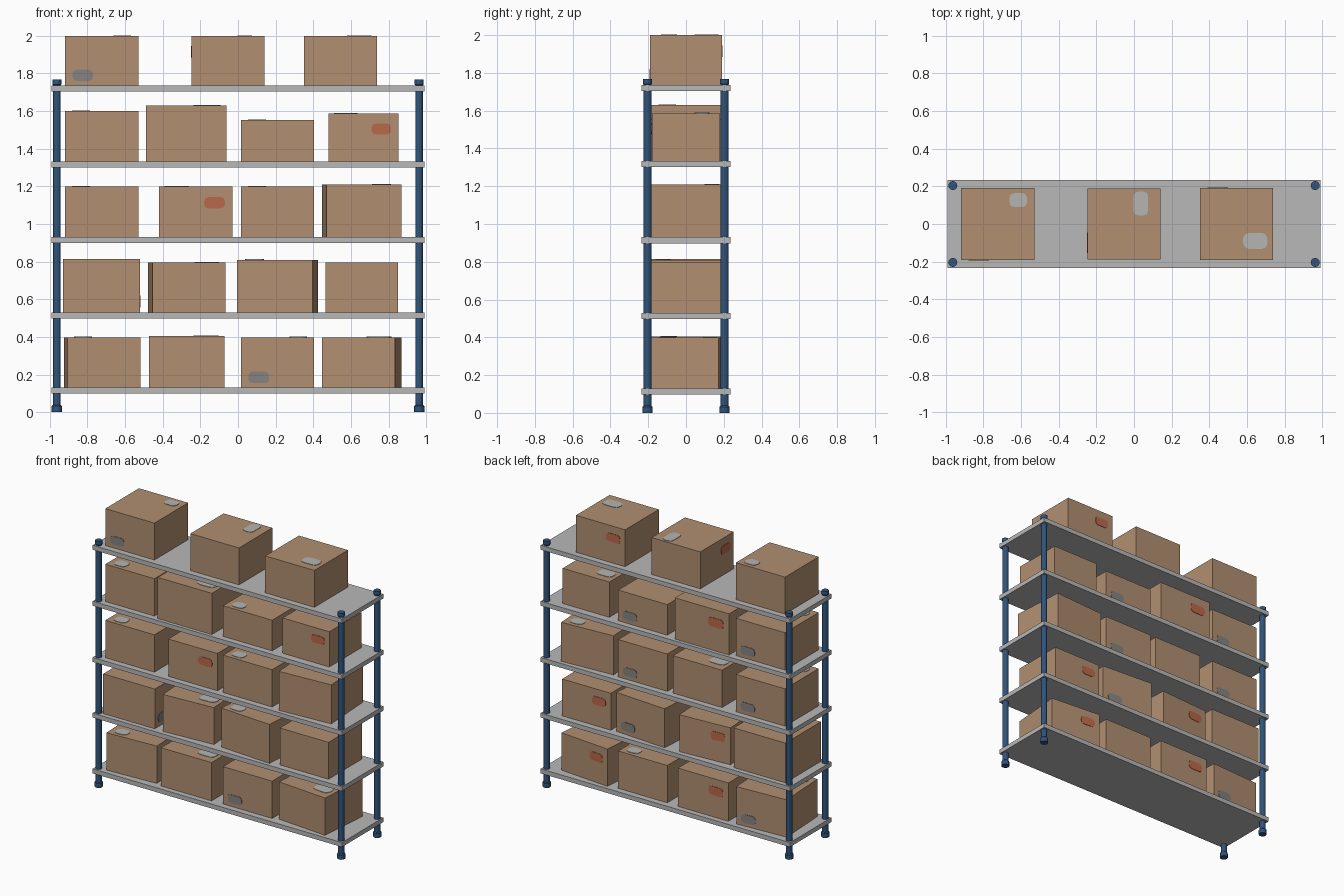
import bpy, bmesh, math
from mathutils import Matrix, Vector

cube = bpy.data.objects.get("Cube")
if cube:
    bpy.data.objects.remove(cube)


def material(name, rgb):
    m = bpy.data.materials.new(name)
    m.use_nodes = True
    m.diffuse_color = (*rgb, 1)
    m.node_tree.nodes["Principled BSDF"].inputs["Base Color"].default_value = (*rgb, 1)
    return m


CARD = material("cardboard", (0.44, 0.275, 0.165))
METAL = material("shelf_grey", (0.48, 0.48, 0.48))
BLUE = material("post_blue", (0.03, 0.09, 0.2))
PALE = material("pale_label", (0.46, 0.46, 0.45))
GREY = material("grey_label", (0.24, 0.23, 0.22))
RED = material("red_label", (0.5, 0.14, 0.07))


def make(name, bm, mat, matrix=Matrix()):
    bmesh.ops.recalc_face_normals(bm, faces=bm.faces)
    mesh = bpy.data.meshes.new(name)
    bm.to_mesh(mesh)
    bm.free()
    mesh.materials.append(mat)
    ob = bpy.data.objects.new(name, mesh)
    ob.matrix_world = matrix
    bpy.context.collection.objects.link(ob)
    return ob


def block(name, size, mat, matrix):
    bm = bmesh.new()
    bmesh.ops.create_cube(bm, size=1)
    bmesh.ops.scale(bm, vec=size, verts=bm.verts)
    return make(name, bm, mat, matrix)


def label(name, w, h, mat, matrix):
    """Thin rounded plate lying in the local xy plane, facing +z."""
    bm = bmesh.new()
    r = min(w, h) * 0.35
    ring = []
    for i in range(4):
        cx = (w / 2 - r) * (1 if i in (0, 3) else -1)
        cy = (h / 2 - r) * (1 if i < 2 else -1)
        for j in range(3):
            a = (i + j / 2) * math.pi / 2
            ring.append(bm.verts.new((cx + r * math.cos(a), cy + r * math.sin(a), 0)))
    face = bm.faces.new(ring)
    new = bmesh.ops.extrude_face_region(bm, geom=[face])["geom"]
    bmesh.ops.translate(bm, vec=(0, 0, 0.003),
                        verts=[v for v in new if isinstance(v, bmesh.types.BMVert)])
    make(name, bm, mat, matrix)


# Shelves
TOPS = [0.13, 0.53, 0.93, 1.333, 1.735]
for i, z in enumerate(TOPS):
    block(f"shelf_{i + 1}", (1.98, 0.47, 0.032), METAL, Matrix.Translation((0, 0, z - 0.016)))

# Posts: wide foot, shaft and cap turned from one profile
PROFILE = [(0.027, 0), (0.027, 0.032), (0.021, 0.038), (0.021, 1.738), (0.024, 1.742), (0.024, 1.767)]
for sx in (-1, 1):
    for sy in (-1, 1):
        bm = bmesh.new()
        rings = []
        for r, z in PROFILE:
            rings.append([bm.verts.new((r * math.cos(a * math.pi / 6), r * math.sin(a * math.pi / 6), z))
                          for a in range(12)])
        for lo, hi in zip(rings, rings[1:]):
            for k in range(12):
                n = (k + 1) % 12
                bm.faces.new((lo[k], lo[n], hi[n], hi[k]))
        bm.faces.new(rings[0])
        bm.faces.new(rings[-1])
        side = "left" if sx > 0 else "right"
        end = "back" if sy > 0 else "front"
        make(f"post_{end}_{side}", bm, BLUE, Matrix.Translation((sx * 0.963, sy * 0.204, 0)))

# Top label styles: x, y, width, depth
TOP = {
    "small": (0.11, 0.127, 0.095, 0.075),
    "tall": (0.09, 0.11, 0.08, 0.13),
    "wide": (0.1, -0.09, 0.13, 0.085),
}
SIDES = ["front", "left", "back", "right"]


def carton(name, shelf, x, width, height, yaw=0, top=None, turn=1, sides=""):
    """sides holds pairs such as '0g': side number, then g(rey) or r(ed)."""
    s = width / 0.39
    depth = 0.382 * s
    place = Matrix.Translation((x, 0, TOPS[shelf])) @ Matrix.Rotation(math.radians(yaw), 4, "Z")
    block(name, (width, depth, height), CARD, place @ Matrix.Translation((0, 0, height / 2)))
    if top:
        lx, ly, w, d = (v * s for v in TOP[top])
        label(name + "_top_label", w, d, PALE, place @ Matrix.Translation((lx * turn, ly * turn, height)))
    for pair in sides.split():
        k = int(pair[0])
        red = pair[1] == "r"
        out = (width if k % 2 else depth) / 2
        z = height - 0.085 * s if red else 0.055 * s
        spot = Matrix.Translation((0.1 * s if red else -0.1 * s, -out, z))
        stand = Matrix.Rotation(math.pi / 2, 4, "X")
        label(f"{name}_{SIDES[k]}_label", 0.11 * s, 0.06 * s, RED if red else GREY,
              place @ Matrix.Rotation(k * math.pi / 2, 4, "Z") @ spot @ stand)


# Cartons: x, width, height, yaw, top label, its turn, side labels
ROWS = [
    [(-0.722, 0.387, 0.268, 3, "small", -1, "2g"),
     (-0.273, 0.4, 0.275, 0, "wide", 1, "2r"),
     (0.21, 0.39, 0.268, 0, "small", 1, "0g"),
     (0.657, 0.39, 0.268, -5, "wide", 1, "2r")],
    [(-0.725, 0.41, 0.285, 0, None, 1, "1g"),
     (-0.272, 0.39, 0.265, 3.5, "wide", 1, "2r"),
     (0.21, 0.402, 0.28, -4, "small", -1, "2g"),
     (0.658, 0.386, 0.265, 0, None, 1, "2r")],
    [(-0.725, 0.39, 0.268, 0, "small", -1, "2g"),
     (-0.225, 0.39, 0.268, 0, "wide", -1, "0r"),
     (0.21, 0.39, 0.268, 0, "small", -1, "2g"),
     (0.658, 0.4, 0.28, 3.5, "small", 1, "")],
    [(-0.725, 0.39, 0.268, 0, "small", -1, "2g"),
     (-0.275, 0.43, 0.296, 0, "wide", 1, "2r"),
     (0.21, 0.39, 0.22, 0, "small", -1, "2g"),
     (0.667, 0.37, 0.253, 0, "wide", -1, "0r")],
    [(-0.725, 0.39, 0.265, 0, "small", 1, "0g"),
     (-0.053, 0.386, 0.265, 0, "tall", 1, "3r"),
     (0.545, 0.39, 0.265, 0, "wide", 1, "2r")],
]
for i, row in enumerate(ROWS):
    for j, spec in enumerate(row):
        carton(f"carton_{i + 1}_{j + 1}", i, *spec)
